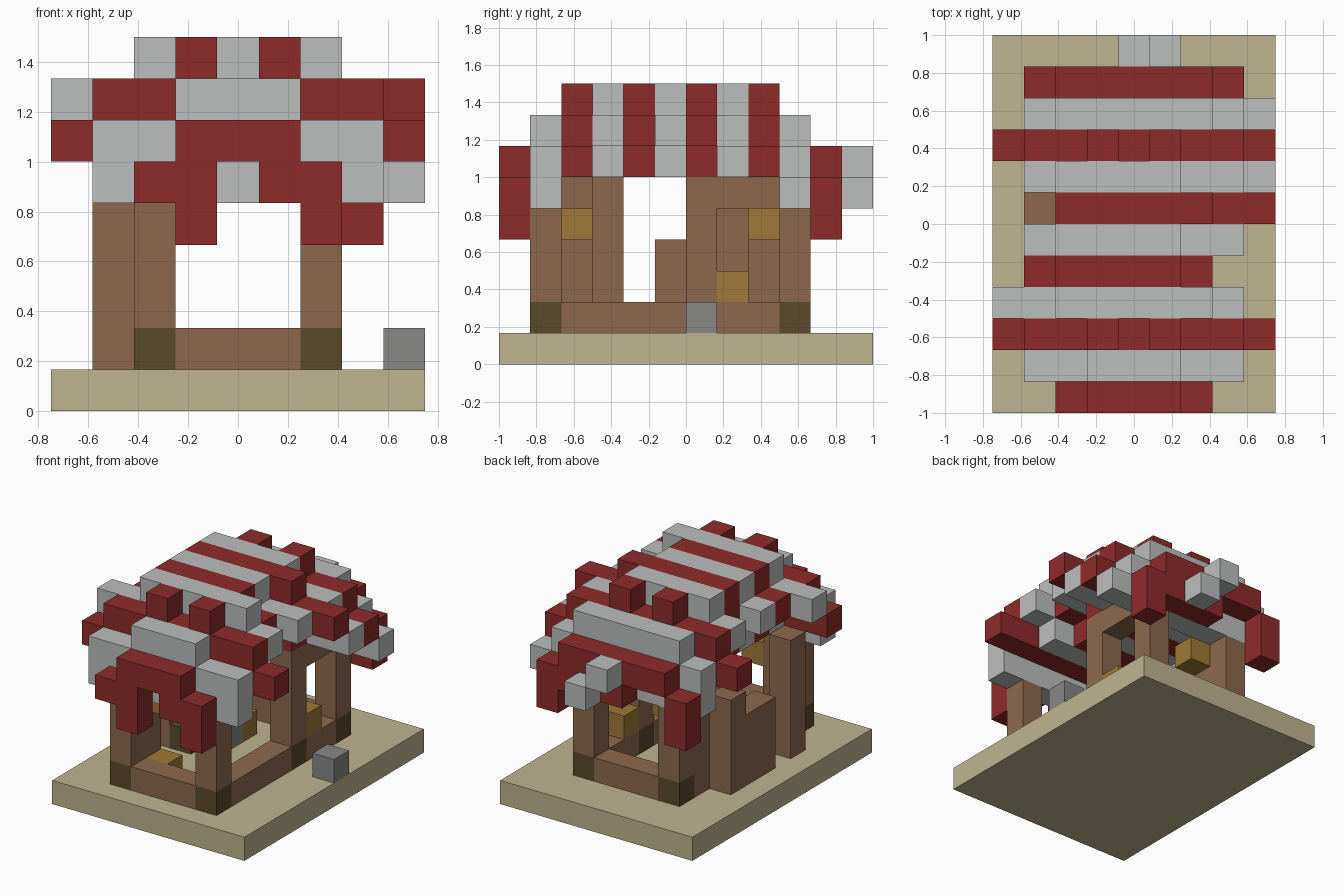
import bpy, bmesh
from mathutils import Vector

if "Cube" in bpy.data.objects:
    bpy.data.objects.remove(bpy.data.objects["Cube"])

CELL = 1 / 6
ORIGIN = Vector((-0.75, -1, 0))


def material(name, rgb):
    mat = bpy.data.materials.new(name)
    mat.use_nodes = True
    linear = [((c / 255 + 0.055) / 1.055) ** 2.4 for c in rgb] + [1]
    mat.diffuse_color = linear
    mat.node_tree.nodes["Principled BSDF"].inputs["Base Color"].default_value = linear
    return mat


sand = material("sand", (191, 181, 144))
red = material("red", (143, 43, 43))
white = material("pale grey", (188, 190, 189))
wood = material("wood", (141, 105, 77))
bark = material("dark wood", (90, 74, 42))
gold = material("gold", (160, 121, 56))
stone = material("stone", (136, 136, 135))

parts = {}      # part name -> (material, cells)
occupied = set()


def block(name, mat, lo, hi=None):
    """Fill the grid cells from lo to hi, both included."""
    hi = hi or lo
    cells = parts.setdefault(name, (mat, set()))[1]
    for x in range(lo[0], hi[0] + 1):
        for y in range(lo[1], hi[1] + 1):
            for z in range(lo[2], hi[2] + 1):
                if (x, y, z) not in occupied:
                    occupied.add((x, y, z))
                    cells.add((x, y, z))


# Ground slab
block("ground_slab", sand, (0, 0, 0), (8, 11, 0))

# Corner posts and the middle side post, on dark feet
for x, y in ((2, 1), (6, 1), (2, 9), (6, 9), (6, 6)):
    block("post_feet", bark, (x, y, 1))
    block("posts", wood, (x, y, 2), (x, y, 5 if y == 6 else 4))

# Low sills, side walls and the beam over the side window
for y in (1, 9):
    block("sills", wood, (3, y, 1), (5, y, 1))
block("sills", wood, (6, 2, 1), (6, 8, 1))
for y in (2, 8):
    block("side_walls", wood, (2, y, 1), (2, y, 5))
block("window_beam", wood, (6, 7, 5), (6, 8, 5))

# Bay with doorway
block("bay_wall", wood, (1, 5, 1), (1, 6, 3))
block("bay_wall", wood, (1, 7, 1), (1, 7, 4))
block("bay_wall", wood, (1, 3, 1), (1, 3, 5))

# Lanterns, furniture and outside stone
for y in (2, 8):
    block("hanging_lanterns", gold, (3, y, 4))
block("sill_lantern", gold, (6, 7, 2))
block("chests", gold, (3, 2, 1))
block("chests", gold, (3, 7, 1))
block("bench", bark, (2, 5, 1))
block("stove", stone, (3, 6, 1))
block("outside_stone", stone, (8, 6, 1))

# Striped roof: one slice per row of cells, front to back, each with its
# highest level and its rows from the top down
SLICES = (
    (6, "...###...", "..##.##..", "...#..#.."),
    (7, "...###...", ".#######.", ".#######."),
    (8, "...#.#...", ".#######.", "#########"),
    (8, "..#####..", "########.", "..#####.."),
    (8, "..####...", ".######..", "..####..."),
    (8, "..####...", ".#######.", "..####..."),
    (8, "..#####..", "..#######", "..#####.."),
    (8, "..####...", ".#######.", "..#######"),
    (8, "...#.#...", ".#######.", "#########"),
    (7, "..#####..", ".#######.", ".########"),
    (6, "..#####..", ".#..####.", ".#.....#."),
    (6, "....#....", ".....#..."),
)
for y, (top, *rows) in enumerate(SLICES):
    name, mat = ("roof_pale_stripes", white) if y % 2 else ("roof_red_stripes", red)
    for drop, row in enumerate(rows):
        for x, mark in enumerate(row):
            if mark == "#":
                block(name, mat, (x, y, top - drop))


def build(name, mat, cells):
    """Make a mesh from the exposed faces of the cells."""
    bm = bmesh.new()
    for cell in sorted(cells):
        centre = Vector(cell) + Vector((0.5, 0.5, 0.5))
        for axis in range(3):
            for sign in (-1, 1):
                n = Vector((0, 0, 0))
                n[axis] = sign
                if tuple(int(c + d) for c, d in zip(cell, n)) in occupied:
                    continue
                u = Vector((0, 0, 0))
                u[(axis + 1) % 3] = 0.5
                v = n.cross(u)
                mid = centre + n / 2
                corners = (mid - u - v, mid + u - v, mid + u + v, mid - u + v)
                bm.faces.new([bm.verts.new(ORIGIN + c * CELL) for c in corners])
    bmesh.ops.remove_doubles(bm, verts=bm.verts, dist=0.001)
    mesh = bpy.data.meshes.new(name)
    bm.to_mesh(mesh)
    bm.free()
    mesh.materials.append(mat)
    bpy.context.collection.objects.link(bpy.data.objects.new(name, mesh))


for part, (mat, cells) in parts.items():
    build(part, mat, cells)
